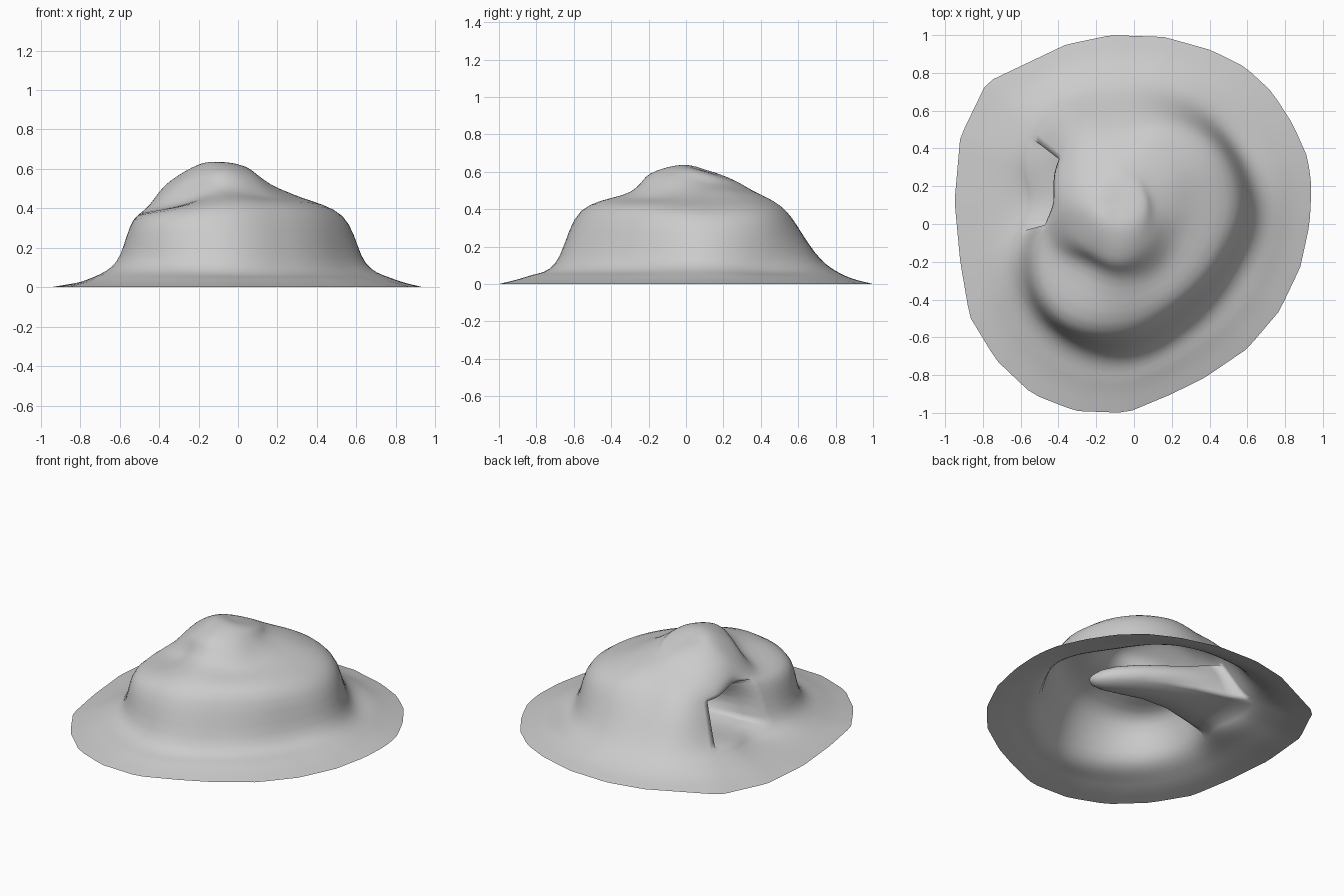
import bpy, bmesh
from math import sin, cos, tau, atan2
from mathutils import Vector

if "Cube" in bpy.data.objects:
    bpy.data.objects.remove(bpy.data.objects["Cube"])

CX, CY = -0.08, 0.10      # middle of the polar layout
SEG, SUB = 96, 5

# Brim outline on the ground
rim = [(.94, .2), (.92, .35), (.84, .53), (.73, .7), (.59, .83), (.41, .92), (.16, .99),
       (-.12, 1), (-.36, .95), (-.78, .75), (-.92, .46), (-.95, .12), (-.92, -.2),
       (-.87, -.49), (-.73, -.72), (-.54, -.9), (-.31, -.99), (-.04, -1), (.2, -.9),
       (.38, -.81), (.6, -.66), (.77, -.46), (.88, -.23), (.93, 0)]

# Contours every 30 degrees from +x: (radii, heights)
foot = ([.73, .69, .66, .62, .62, .54, .44, .62, .75, .80, .73, .70],
        [.12, .10, .13, .13, .13, .12, .11, .13, .12, .11, .11, .11])
wall_top = ([.61, .59, .52, .46, .48, .41, .36, .52, .66, .66, .60, .59],
            [.36, .36, .36, .33, .32, .32, .36, .34, .36, .39, .39, .38])
terrace = ([.36, .38, .40, .36, .38, .36, .34, .40, .38, .40, .40, .36],
           [.47, .47, .45, .43, .42, .42, .45, .41, .43, .49, .47, .47])
shoulder = ([.20, .20, .22, .22, .24, .26, .26, .28, .28, .29, .26, .22],
            [.54, .53, .52, .52, .51, .52, .54, .53, .56, .59, .58, .56])


def catmull(a, b, c, d, t):
    return .5 * (2*b + (c-a)*t + (2*a-5*b+4*c-d)*t*t + (3*b-a-3*c+d)*t**3)


def periodic(vals, ang):
    f = ang / tau * len(vals)
    i = int(f)
    n = len(vals)
    return catmull(*(vals[(i+k) % n] for k in (-1, 0, 1, 2)), f - i)


def rim_radius(ang):
    d = Vector((cos(ang), sin(ang)))
    for i, p in enumerate(rim):
        a = Vector(p) - Vector((CX, CY))
        e = Vector(rim[(i+1) % len(rim)]) - Vector(p)
        den = d.x*e.y - d.y*e.x
        s = (a.x*d.y - a.y*d.x) / den if abs(den) > 1e-9 else -1
        r = (a.x*e.y - a.y*e.x) / den if abs(den) > 1e-9 else -1
        if -1e-6 <= s <= 1 + 1e-6 and r > 0:
            return r
    return .95


bm = bmesh.new()
cols = []
for j in range(SEG):
    ang = tau * j / SEG
    keys = [(rim_radius(ang), 0)]
    keys += [(periodic(r, ang), periodic(z, ang)) for r, z in (foot, wall_top, terrace, shoulder)]
    keys.insert(1, ((keys[0][0] + keys[1][0]) / 2, .04))
    keys += [(.13, .6 - .035*sin(ang) - .008*cos(ang)), (0, .605)]
    ext = [keys[0]] + keys + [(-.13, .6 + .035*sin(ang))]
    col = []
    for k in range(len(keys) - 1):
        for s in range(SUB):
            r, z = (catmull(*(ext[k+m][c] for m in range(4)), s / SUB) for c in (0, 1))
            col.append(bm.verts.new((CX + r*cos(ang), CY + r*sin(ang), max(z, 0))))
    cols.append(col)
top = bm.verts.new((CX, CY, .605))

# Hill shell, leaving the cave mouth open on the left
J0, J1 = round(SEG*144/360), round(SEG*196/360)
R0, R1 = 2*SUB, 3*SUB + 2
for j in range(SEG):
    a, b = cols[j], cols[(j+1) % SEG]
    for k in range(len(a) - 1):
        if not (J0 <= j < J1 and R0 <= k < R1):
            bm.faces.new((a[k], b[k], b[k+1], a[k+1]))
    bm.faces.new((a[-1], b[-1], top))

# Cave pocket swept inward from the mouth
loop = [cols[j][R0] for j in range(J0, J1)] + [cols[J1][k] for k in range(R0, R1)]
loop += [cols[j][R1] for j in range(J1, J0, -1)] + [cols[J0][k] for k in range(R1, R0, -1)]
mid = sum((v.co for v in loop), Vector()) / len(loop)
tip, bend = Vector((.32, -.02, .17)), Vector((0, .2, .19))
offs = [v.co - mid for v in loop]
prev = loop
for t, s in [(.12, .95), (.3, .86), (.5, .78), (.7, .68), (.85, .55), (.94, .38), (.985, .18)]:
    c = mid*(1-t)**2 + bend*2*t*(1-t) + tip*t*t
    ring = []
    for i, o in enumerate(offs):
        a = atan2(o.z / .12, o.y / .2)
        oval = Vector((0, .2*cos(a), .12*sin(a)))
        m = min(1, t * 2.5)
        ring.append(bm.verts.new(c + (o*(1-m) + oval*m) * s))
    for i in range(len(ring)):
        n = (i+1) % len(ring)
        bm.faces.new((prev[i], prev[n], ring[n], ring[i]))
    prev = ring
end = bm.verts.new(tip)
for i in range(len(prev)):
    bm.faces.new((prev[i], prev[(i+1) % len(prev)], end))

bmesh.ops.recalc_face_normals(bm, faces=bm.faces[:])
bm.faces.ensure_lookup_table()
if cols[0][0].link_faces[0].normal.z < 0:
    bmesh.ops.reverse_faces(bm, faces=bm.faces[:])
for f in bm.faces:
    f.smooth = True
me = bpy.data.meshes.new("cave_hill")
bm.to_mesh(me)
bm.free()
hill = bpy.data.objects.new("cave_hill", me)
bpy.context.collection.objects.link(hill)
